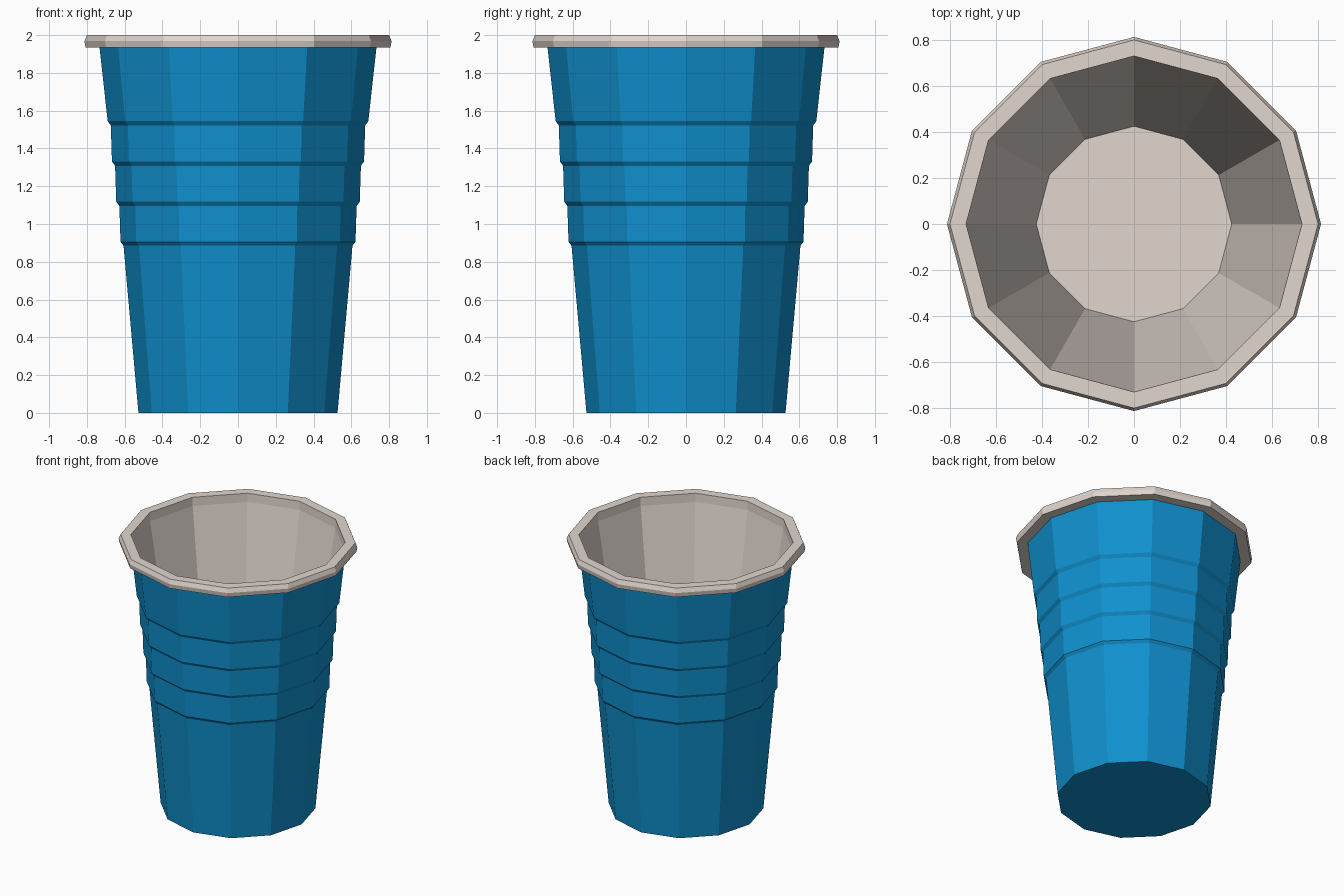
import bpy, bmesh
from math import cos, sin, pi

if "Cube" in bpy.data.objects:
    bpy.data.objects.remove(bpy.data.objects["Cube"])

SIDES = 12


def material(name, color):
    m = bpy.data.materials.new(name)
    m.diffuse_color = color
    m.use_nodes = True
    m.node_tree.nodes["Principled BSDF"].inputs["Base Color"].default_value = m.diffuse_color
    return m


def lathe(name, profile, mat, cap_start=False, cap_end=False):
    """Spin an (r, z) profile into a flat-faced 12-sided shell."""
    bm = bmesh.new()
    rings = [[bm.verts.new((r * cos(2 * pi * i / SIDES), r * sin(2 * pi * i / SIDES), z))
              for i in range(SIDES)] for r, z in profile]
    for a, b in zip(rings, rings[1:]):
        for i in range(SIDES):
            j = (i + 1) % SIDES
            bm.faces.new((a[i], a[j], b[j], b[i]))
    if cap_start:
        bm.faces.new(rings[0][::-1])
    if cap_end:
        bm.faces.new(rings[-1])
    mesh = bpy.data.meshes.new(name)
    bm.to_mesh(mesh)
    bm.free()
    mesh.materials.append(mat)
    obj = bpy.data.objects.new(name, mesh)
    bpy.context.collection.objects.link(obj)
    return obj


blue = material("blue_plastic", (0.005, 0.28, 0.62, 1))
cream = material("cream_plastic", (0.75, 0.67, 0.62, 1))

# Outer wall: straight taper, four stepped grip ridges, flared top
wall = [(0.527, 0.0), (0.606, 0.885)]
for k in range(4):
    z = 0.905 + 0.2133 * k
    r = 0.622 + 0.0227 * k
    wall.append((r, z))
    if k < 3:
        wall.append((r + 0.006, z + 0.19))
wall.append((0.733, 1.935))
lathe("cup_wall", wall, blue, cap_start=True)

# Rolled rim, continuing into the inner lining and floor
lining = [(0.733, 1.935), (0.807, 1.935), (0.813, 1.968), (0.80, 2.0),
          (0.73, 2.0), (0.728, 1.935), (0.425, 0.08)]
lathe("rim_and_lining", lining, cream, cap_end=True)
